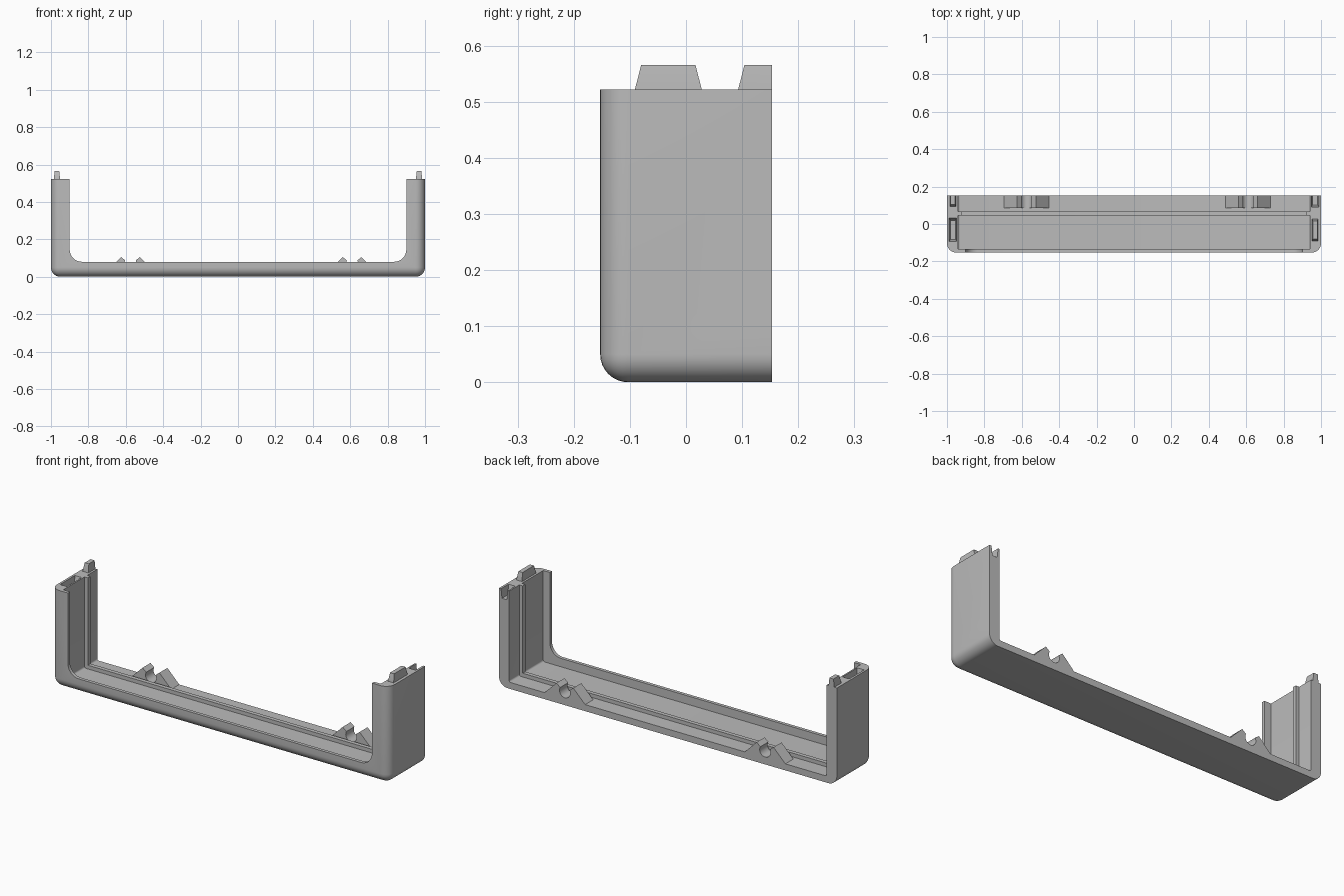
import bpy, bmesh, math
from mathutils import Vector

cube = bpy.data.objects.get("Cube")
if cube:
    bpy.data.objects.remove(cube, do_unlink=True)

grey = bpy.data.materials.new("light grey plastic")
grey.use_nodes = True
COLOUR = (0.5, 0.5, 0.5, 1)
grey.diffuse_color = COLOUR
grey.node_tree.nodes["Principled BSDF"].inputs["Base Color"].default_value = COLOUR

BACK, TOP = 0.153, 0.522
FLOOR, WALL = 0.035, 0.94


def make(name, bm):
    bmesh.ops.recalc_face_normals(bm, faces=bm.faces)
    mesh = bpy.data.meshes.new(name)
    bm.to_mesh(mesh)
    bm.free()
    mesh.materials.append(grey)
    ob = bpy.data.objects.new(name, mesh)
    bpy.context.collection.objects.link(ob)
    return ob


def extrude(name, outline, y0, y1):
    """Extrude an (x, z) outline along y."""
    bm = bmesh.new()
    face = bm.faces.new([bm.verts.new((x, y0, z)) for x, z in outline])
    geo = bmesh.ops.extrude_face_region(bm, geom=[face])["geom"]
    moved = [v for v in geo if isinstance(v, bmesh.types.BMVert)]
    bmesh.ops.translate(bm, verts=moved, vec=(0, y1 - y0, 0))
    return make(name, bm)


def box(x0, x1, z0, z1):
    return [(x0, z0), (x1, z0), (x1, z1), (x0, z1)]


def arc(cx, cz, r, start, end, steps=8):
    angles = [math.radians(start + (end - start) * i / steps) for i in range(steps + 1)]
    return [(cx + r * math.cos(a), cz + r * math.sin(a)) for a in angles]


def u_hole(x, z, r, top):
    """Opening with rounded lower corners."""
    return ([(-x, top)] + arc(-x + r, z + r, r, 180, 270)
            + arc(x - r, z + r, r, 270, 360) + [(x, top)])


def wedge(name, x, y0, y1, z, height, slope, half, taper):
    """Tapered block growing from z; a negative height makes a tapered socket."""
    bm = bmesh.new()
    rings = []
    lift = 0.02 if height > 0 else -0.02
    for level, t in ((z - lift, 0), (z, 0), (z + height, 1)):
        hx, s = half - taper * t, slope * t
        end = y1 if y1 >= BACK else y1 - s
        rings.append([bm.verts.new(p) for p in (
            (x - hx, y0 + s, level), (x + hx, y0 + s, level),
            (x + hx, end, level), (x - hx, end, level))])
    bm.faces.new(rings[0])
    bm.faces.new(rings[-1])
    for a, b in zip(rings, rings[1:]):
        for i in range(4):
            j = (i + 1) % 4
            bm.faces.new((a[i], a[j], b[j], b[i]))
    return make(name, bm)


def cut(target, cutter):
    cutter.hide_render = True
    mod = target.modifiers.new("cut", "BOOLEAN")
    mod.operation, mod.object, mod.solver = "DIFFERENCE", cutter, "EXACT"
    bpy.context.view_layer.objects.active = target
    bpy.ops.object.modifier_apply(modifier=mod.name)
    bpy.data.objects.remove(cutter, do_unlink=True)


# Outer shell with rounded front, bottom and side edges
bm = bmesh.new()
bmesh.ops.create_cube(bm, size=1)
for v in bm.verts:
    v.co = Vector((v.co.x * 2, v.co.y * 2 * BACK, (v.co.z + 0.5) * TOP))
rounded = []
for e in bm.edges:
    mid = (e.verts[0].co + e.verts[1].co) / 2
    if mid.y < BACK - 0.01 and mid.z < TOP - 0.01:
        rounded.append(e)
bmesh.ops.bevel(bm, geom=rounded, offset=0.05, segments=8, profile=0.5, affect="EDGES")
frame = make("frame_shell", bm)

# Cavity behind the thin front lip, and the rounded front opening
cut(frame, extrude("cavity_cutter", u_hole(WALL, FLOOR, 0.01, 1), -0.135, 0.4))
cut(frame, extrude("opening_cutter", u_hole(0.9, 0.08, 0.065, 1), -0.4, 0.4))

# Half-round cable notch in the left wall
cut(frame, extrude("notch_stub", box(2, 3, 2, 3), 0, 1))
bm = bmesh.new()
bmesh.ops.create_cone(bm, cap_ends=True, segments=32, radius1=0.05, radius2=0.05, depth=0.3)
for v in bm.verts:
    v.co = Vector((v.co.z + 1, v.co.y + BACK, v.co.x + 0.143))
cut(frame, make("notch_cutter", bm))

# Tapered sockets and the matching tabs on the wall tops
PEG = 0.968
cut(frame, wedge("long_socket_cutter", -PEG, -0.094, 0.032, TOP, -0.05, 0.012, 0.02, 0.006))
cut(frame, wedge("short_socket_cutter", PEG, 0.09, 0.2, TOP, -0.05, 0.012, 0.02, 0.006))
tabs = [
    wedge("left_long_tab", PEG, -0.091, 0.028, TOP, 0.043, 0.011, 0.017, 0.005),
    wedge("right_short_tab", -PEG, 0.093, BACK, TOP, 0.043, 0.011, 0.017, 0.005),
]

# Guide rib running up both walls and along the floor
RIB = 0.92
rib_outline = [(-WALL - 0.005, TOP), (-WALL - 0.005, FLOOR - 0.005),
               (WALL + 0.005, FLOOR - 0.005), (WALL + 0.005, TOP),
               (RIB, TOP), (RIB, FLOOR + 0.02), (-RIB, FLOOR + 0.02), (-RIB, TOP)]
extrude("guide_rib", rib_outline, 0.045, 0.067)

# Two cradle clips with a round groove between pointed jaws
for side, cx in (("right", -0.575), ("left", 0.61)):
    groove = arc(cx, 0.071, 0.032, 150, 390, 16)
    outline = ([(cx - 0.125, FLOOR - 0.005), (cx - 0.12, FLOOR), (cx - 0.05, 0.105)]
               + groove
               + [(cx + 0.05, 0.105), (cx + 0.12, FLOOR), (cx + 0.125, FLOOR - 0.005)])
    extrude(side + "_cradle_clip", outline, 0.085, BACK)

# Smooth the rounded surfaces while keeping edges crisp
bpy.ops.object.select_all(action="DESELECT")
for ob in bpy.context.collection.objects:
    if ob.type == "MESH" and grey.name in ob.data.materials:
        ob.select_set(True)
        bpy.context.view_layer.objects.active = ob
bpy.ops.object.shade_smooth_by_angle(angle=math.radians(30))
